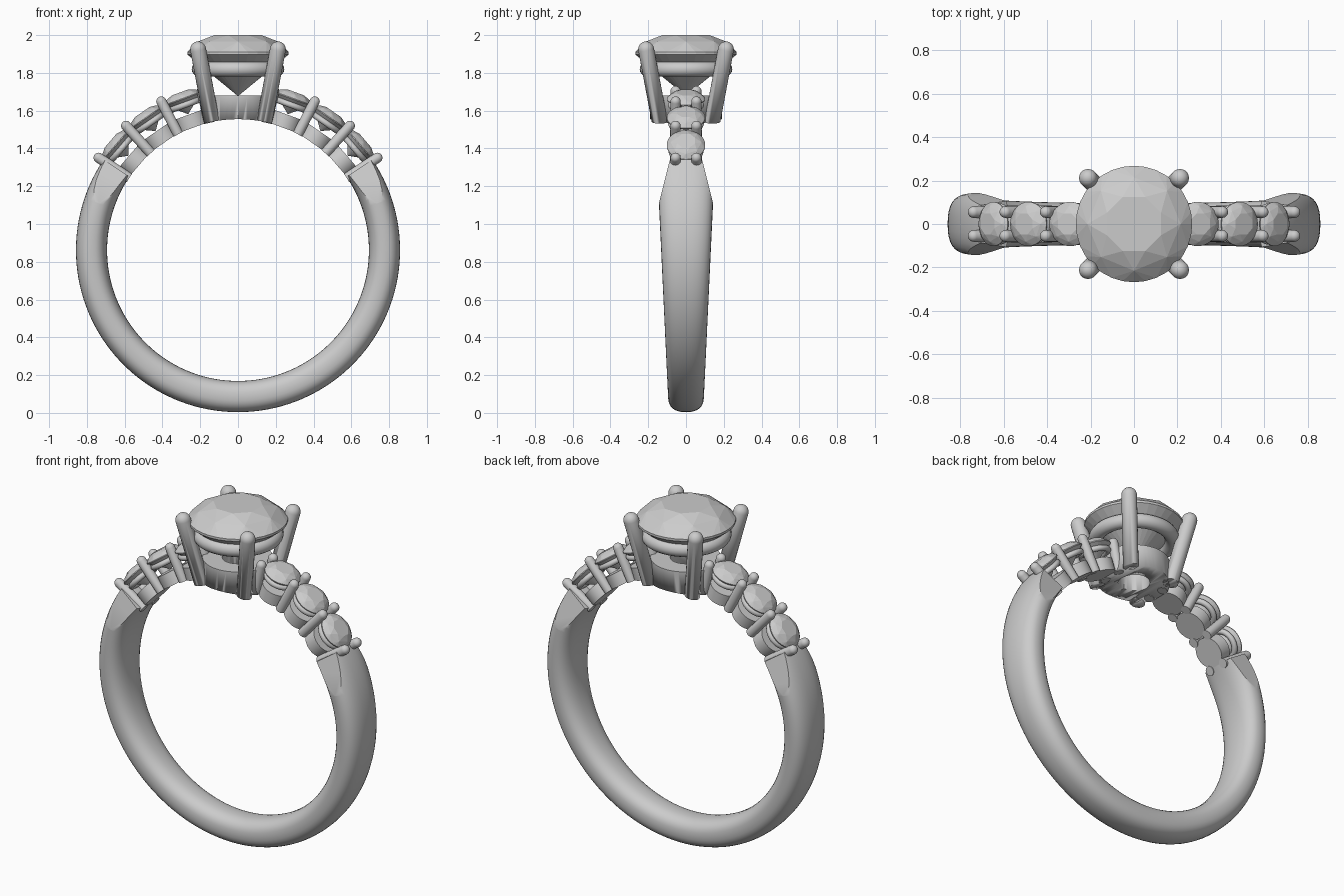
import bpy, bmesh
from math import sin, cos, pi, radians, copysign
from mathutils import Matrix, Vector

if "Cube" in bpy.data.objects:
    bpy.data.objects.remove(bpy.data.objects["Cube"])

ZC, R_IN, R_OUT = 0.862, 0.693, 0.858      # finger hole centre and band radii


def finish(name, bm, matrix=None, smooth=True):
    bmesh.ops.recalc_face_normals(bm, faces=bm.faces)
    me = bpy.data.meshes.new(name)
    if matrix:
        bm.transform(matrix)
    bm.to_mesh(me)
    bm.free()
    ob = bpy.data.objects.new(name, me)
    bpy.context.collection.objects.link(ob)
    bpy.ops.object.select_all(action='DESELECT')
    ob.select_set(True)
    bpy.context.view_layer.objects.active = ob
    if smooth:
        bpy.ops.object.shade_smooth_by_angle(angle=radians(35))
    return ob


def lathe(name, profile, matrix=None, closed=False, steps=40):
    bm = bmesh.new()
    vs = [bm.verts.new((r, 0, z)) for r, z in profile]
    es = [bm.edges.new(p) for p in zip(vs, vs[1:])]
    if closed:
        es.append(bm.edges.new((vs[-1], vs[0])))
    bmesh.ops.spin(bm, geom=vs + es, axis=(0, 0, 1), cent=(0, 0, 0),
                   angle=2 * pi, steps=steps)
    bmesh.ops.remove_doubles(bm, verts=bm.verts, dist=1e-5)
    return finish(name, bm, matrix)


def torus(name, major, minor, matrix, tall=1.0):
    prof = [(major + minor * cos(a * pi / 8), tall * minor * sin(a * pi / 8)) for a in range(16)]
    return lathe(name, prof, matrix, closed=True, steps=48)


def rod(name, r, start, end):
    # round prong with a domed tip
    start, end = Vector(start), Vector(end)
    h = (end - start).length
    prof = [(0, 0), (r, 0)] + [(r * cos(a * pi / 12), h - r + r * sin(a * pi / 12)) for a in range(6)] + [(0, h)]
    rot = Vector((0, 0, 1)).rotation_difference(end - start).to_matrix().to_4x4()
    return lathe(name, prof, Matrix.Translation(start) @ rot, steps=20)


def gem(name, s, matrix):
    # brilliant cut as a convex hull, girdle at local z = 0
    bm = bmesh.new()
    for r, z, n, turn in ((0.135, 0.095, 8, 0.5), (0.215, 0.06, 8, 0), (0.268, 0.005, 32, 0),
                          (0.268, -0.008, 32, 0), (0.06, -0.178, 8, 0.5), (0.0, -0.228, 1, 0)):
        for i in range(n):
            a = 2 * pi * (i + turn) / n
            bm.verts.new((s * r * cos(a), s * r * sin(a), s * z))
    bmesh.ops.convex_hull(bm, input=bm.verts)
    bmesh.ops.dissolve_limit(bm, angle_limit=radians(1), verts=bm.verts, edges=bm.edges)
    return finish(name, bm, matrix, smooth=False)


def radial(deg, r=0.0):
    # frame whose z points outward from the finger hole, deg measured from the top
    return (Matrix.Translation((0, 0, ZC)) @ Matrix.Rotation(radians(deg), 4, 'Y')
            @ Matrix.Translation((0, 0, r)))


# Shank: rounded section swept around the bottom, widening upward
bm = bmesh.new()
N, M, START = 96, 32, 56
rm, rt = (R_IN + R_OUT) / 2, (R_OUT - R_IN) / 2
rings = []
for i in range(N + 1):
    t = radians(START + (360 - 2 * START) * i / N)
    half = 0.091 + 0.052 * (rm * cos(t) + R_OUT) / 1.1
    ring = []
    for j in range(M):
        c, s = cos(2 * pi * j / M), sin(2 * pi * j / M)
        r = rm + rt * copysign(abs(c) ** 0.82, c)
        y = half * copysign(abs(s) ** 0.82, s)
        ring.append(bm.verts.new((r * sin(t), y, ZC + r * cos(t))))
    rings.append(ring)
for a, b in zip(rings, rings[1:]):
    for j in range(M):
        bm.faces.new((a[j], a[(j + 1) % M], b[(j + 1) % M], b[j]))
bm.faces.new(rings[0])
bm.faces.new(rings[-1])
# flat facets that narrow the shoulders
for side in (-1, 1):
    cut = bmesh.ops.bisect_plane(bm, geom=bm.verts[:] + bm.edges[:] + bm.faces[:], dist=1e-5,
                                 plane_co=(0, side * 0.143, 1.11),
                                 plane_no=(0, side * 0.24, 0.06), clear_outer=True)
    edges = [e for e in cut['geom_cut'] if isinstance(e, bmesh.types.BMEdge) and e.is_boundary]
    bmesh.ops.edgeloop_fill(bm, edges=edges)
finish("shank", bm)

# Side stones with their bases, support rings and shared prongs
K = 0.38
for side in (-1, 1):
    tag = "left" if side < 0 else "right"
    for n, deg in enumerate((49.3, 34.7, 20.1)):
        d = side * deg
        gem(f"{tag}_side_stone_{n}", K, radial(d, 0.853))
        torus(f"{tag}_stone_ring_{n}", 0.079, 0.016, radial(d, 0.818))
        lathe(f"{tag}_stone_base_{n}", [(0, 0), (0.086, 0), (0.086, 0.073), (0, 0.073)],
              radial(d, R_IN - 0.003))
    for n, deg in enumerate((56.5, 42, 27.3, 12.8)):
        for y in (-0.055, 0.055):
            m = radial(side * deg)
            rod(f"{tag}_side_prong_{n}", 0.027, m @ Vector((0, y, 0.69)), m @ Vector((0, y, 0.912 if n < 3 else 0.89)))

# Centre setting: pierced seat, support ring, four leaning prongs
head = [lathe("centre_seat", [(0.085, 1.48), (0.19, 1.48), (0.19, 1.68), (0.085, 1.68)],
              closed=True, steps=48)]
for x in (-1, 1):
    for y in (-1, 1):
        head.append(rod("centre_prong", 0.042, (x * 0.131, y * 0.131, 1.5), (x * 0.219, y * 0.219, 1.965)))
torus("centre_support_ring", 0.205, 0.04, Matrix.Translation((0, 0, 1.82)))
gem("centre_stone", 1.0, Matrix.Translation((0, 0, 1.905)))

# Trim the setting to the finger hole
cutter = lathe("finger_cutter", [(0, -0.5), (R_IN, -0.5), (R_IN, 0.5), (0, 0.5)],
               Matrix.Translation((0, 0, ZC)) @ Matrix.Rotation(pi / 2, 4, 'X'), steps=128)
cutter.hide_render = True
for ob in head:
    mod = ob.modifiers.new("finger_trim", 'BOOLEAN')
    mod.operation, mod.solver, mod.object = 'DIFFERENCE', 'EXACT', cutter
    bpy.context.view_layer.objects.active = ob
    bpy.ops.object.modifier_apply(modifier=mod.name)
bpy.data.objects.remove(cutter)
